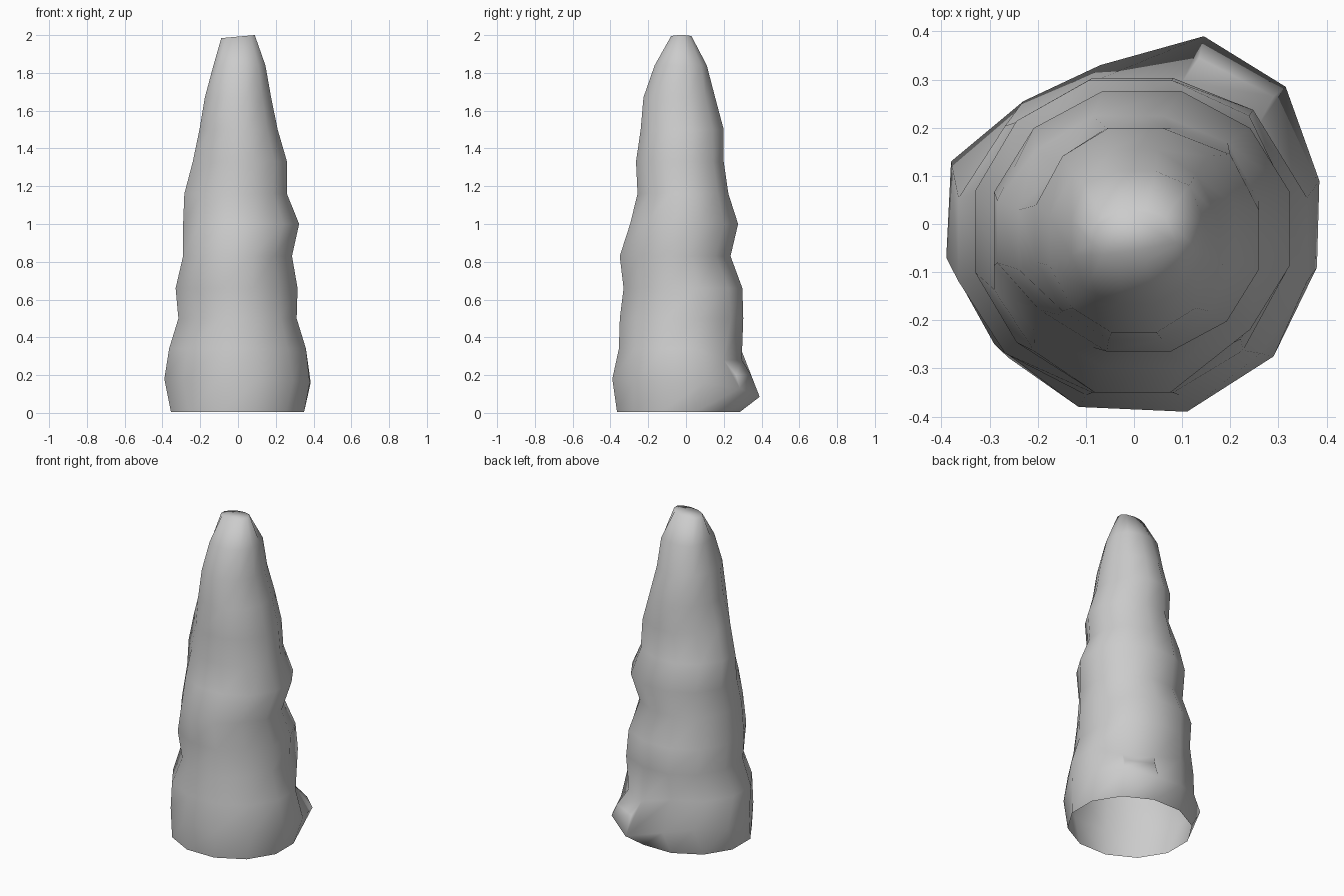
import bpy, bmesh, math

SIDES = 12
# ring profile: z, x min, x max, y min, y max
RINGS = [
    (0.005, -.36, .355, -.37, .29),
    (0.17, -.39, .385, -.39, .33),
    (0.34, -.37, .365, -.36, .295),
    (0.50, -.32, .315, -.355, .308),
    (0.66, -.335, .32, -.335, .303),
    (0.83, -.295, .29, -.355, .24),
    (1.00, -.295, .328, -.30, .28),
    (1.16, -.288, .263, -.26, .228),
    (1.33, -.243, .263, -.268, .203),
    (1.50, -.207, .213, -.243, .203),
    (1.67, -.178, .178, -.228, .157),
    (1.84, -.132, .147, -.168, .112),
    (1.99, -.09, .09, -.08, .03),
]
# radial bulges on the diagonals: ring -> back right, back left, front left, front right
BULGES = {
    3: (.03, 0, -.025, 0),
    4: (.015, 0, 0, -.01),
    5: (0, .01, -.01, -.025),
    7: (.012, -.01, -.02, 0),
    8: (.01, -.025, -.02, 0),
    11: (.01, .015, .01, 0),
}
# foot outline (x, y, z) with the drooping lump at the back right
FOOT = [
    (.385, .09, .16), (.315, .285, .13), (.145, .39, .085), (-.07, .33, .14),
    (-.23, .255, .17), (-.38, .13, .17), (-.39, -.07, .18), (-.29, -.25, .17),
    (-.115, -.38, .17), (.11, -.39, .18), (.29, -.275, .17), (.38, -.09, .16),
]

bm = bmesh.new()
loops = []
k = .98
for n, (z, x0, x1, y0, y1) in enumerate(RINGS):
    loop = []
    for i in range(SIDES):
        a = math.radians(15 + 360 * i / SIDES)
        bulge = BULGES.get(n, (0, 0, 0, 0))[i // 3] if i % 3 == 1 else 0
        x = (x0 + x1) / 2 + ((x1 - x0) / 2 / k + bulge) * math.cos(a)
        y = (y0 + y1) / 2 + ((y1 - y0) / 2 / k + bulge) * math.sin(a)
        loop.append(bm.verts.new((x, y, z)))
    loops.append(loop)

for v, co in zip(loops[1], FOOT):
    v.co = co
# ledge above the lump
loops[2][1].co = (.255, .20, .28)
loops[2][2].co = (.10, .295, .28)

# slightly tilted tip
for v in loops[-1]:
    v.co.z = 1.992 + 0.09 * v.co.x

# skin between rings, closed tip, open base
for a, b in zip(loops, loops[1:]):
    for i in range(SIDES):
        j = (i + 1) % SIDES
        if a is loops[1] and i == 1:
            # rounded brow on the lump
            p = bm.verts.new((.29, .265, .20))
            q = bm.verts.new((.135, .345, .20))
            for f in ((a[1], a[2], q, p), (p, q, b[2], b[1]),
                      (a[1], p, b[1]), (a[2], b[2], q)):
                bm.faces.new(f)
        else:
            bm.faces.new((a[i], a[j], b[j], b[i]))
bm.faces.new(loops[-1])
for f in bm.faces:
    f.smooth = True

mesh = bpy.data.meshes.new("stalagmite")
bm.to_mesh(mesh)
bm.free()
obj = bpy.data.objects.new("stalagmite", mesh)
bpy.context.collection.objects.link(obj)
